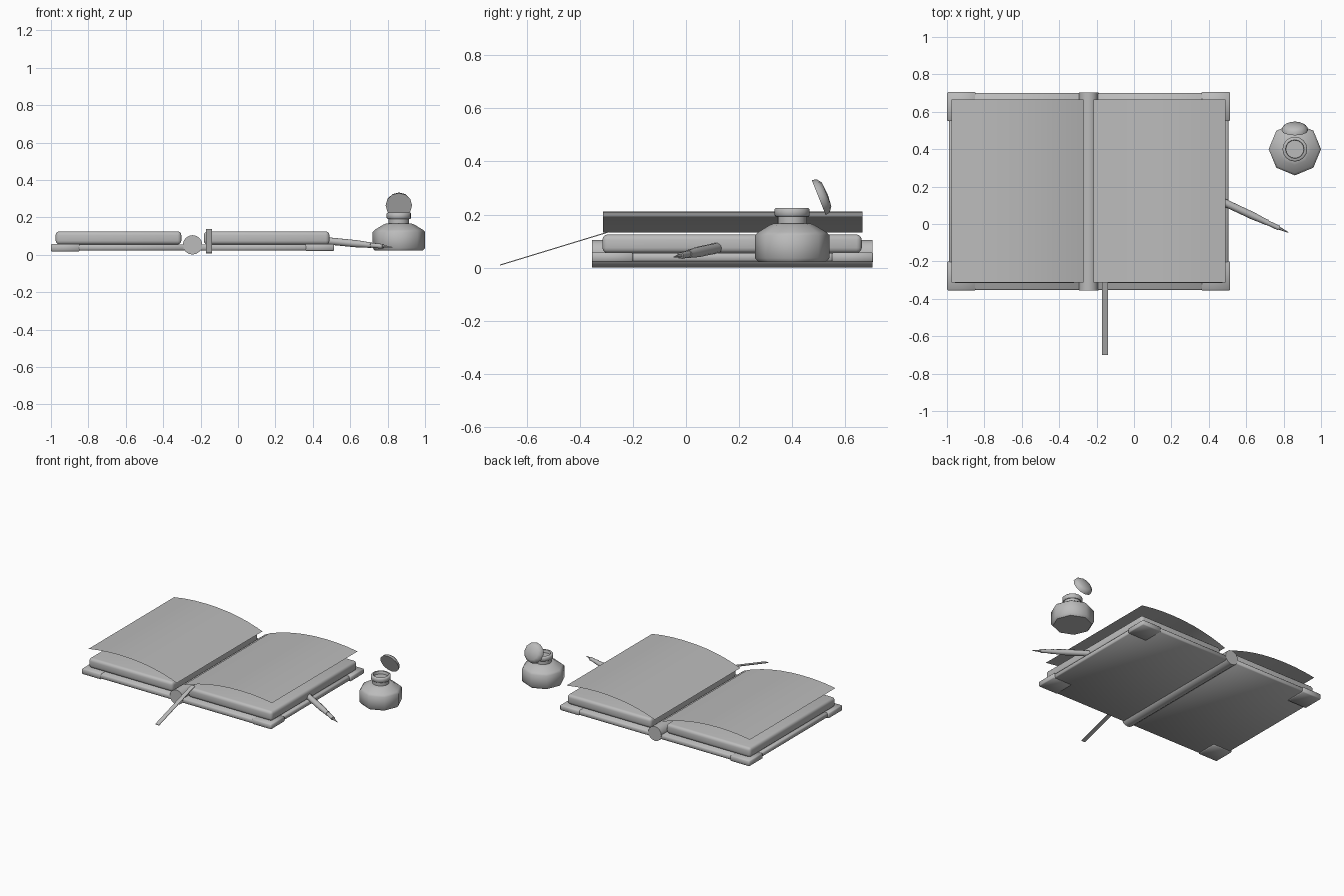
import bpy, bmesh, math
from mathutils import Vector

if "Cube" in bpy.data.objects:
    bpy.data.objects.remove(bpy.data.objects["Cube"])

grey = bpy.data.materials.new("plain grey")
grey.diffuse_color = (0.5, 0.5, 0.5, 1)
grey.use_nodes = True
grey.node_tree.nodes["Principled BSDF"].inputs["Base Color"].default_value = grey.diffuse_color


def add(name, bm, smooth=True):
    bmesh.ops.recalc_face_normals(bm, faces=bm.faces)
    me = bpy.data.meshes.new(name)
    bm.to_mesh(me)
    bm.free()
    ob = bpy.data.objects.new(name, me)
    bpy.context.collection.objects.link(ob)
    me.materials.append(grey)
    if smooth:
        bpy.ops.object.select_all(action='DESELECT')
        ob.select_set(True)
        bpy.context.view_layer.objects.active = ob
        bpy.ops.object.shade_smooth_by_angle(angle=math.radians(50))
    return ob


def box(name, x0, x1, y0, y1, z0, z1, bevel=0.0, seg=1):
    bm = bmesh.new()
    bmesh.ops.create_cube(bm, size=1)
    for v in bm.verts:
        v.co = ((x0 + x1) / 2 + v.co.x * (x1 - x0),
                (y0 + y1) / 2 + v.co.y * (y1 - y0),
                (z0 + z1) / 2 + v.co.z * (z1 - z0))
    if bevel:
        bmesh.ops.bevel(bm, geom=bm.edges[:], offset=bevel, segments=seg,
                        affect='EDGES', profile=0.5)
    return add(name, bm)


def lathe(name, profile, sides, origin, axis=(0, 0, 1)):
    """Revolve (radius, height) points about an axis; zero radius closes an end."""
    bm = bmesh.new()
    rings = []
    for r, h in profile:
        if r == 0:
            rings.append([bm.verts.new((0, 0, h))] * sides)
        else:
            rings.append([bm.verts.new((r * math.cos(2 * math.pi * i / sides),
                                        r * math.sin(2 * math.pi * i / sides), h))
                          for i in range(sides)])
    for a, b in zip(rings, rings[1:]):
        for i in range(sides):
            j = (i + 1) % sides
            bm.faces.new(list(dict.fromkeys((a[i], a[j], b[j], b[i]))))
    ob = add(name, bm)
    ob.location = origin
    ob.rotation_mode = 'QUATERNION'
    ob.rotation_quaternion = Vector(axis).to_track_quat('Z', 'Y')
    return ob


# Book halves, mirrored about the spine
SX = -0.243
Y0, Y1 = -0.355, 0.702
for side, s in (("left", -1), ("right", 1)):
    def span(a, b):
        return sorted((SX + s * a, SX + s * b))
    box(side + "_cover", *span(0.02, 0.747), Y0 + 0.002, Y1 - 0.002, 0.023, 0.056, 0.006)
    box(side + "_page_block", *span(0.06, 0.732), -0.315, 0.662, 0.055, 0.125, 0.02, 3)
    low = 0.018 if s < 0 else 0.021
    for end, ya, yb in (("front", Y0, Y0 + 0.155), ("back", Y1 - 0.152, Y1 + 0.003)):
        box(f"{side}_{end}_corner", *span(0.603, 0.757), ya, yb, low, 0.058, 0.005)
    # Curved open sheet
    curve = [(0.0, 0.132), (0.07, 0.149), (0.17, 0.170), (0.27, 0.186), (0.38, 0.199),
             (0.51, 0.208), (0.64, 0.211), (0.76, 0.209), (0.88, 0.202), (1.0, 0.190)]
    bm = bmesh.new()
    rows = [[bm.verts.new((SX + s * (0.027 + 0.705 * t), y, z)) for y in (-0.312, 0.665)]
            for t, z in curve]
    for a, b in zip(rows, rows[1:]):
        bm.faces.new((a[0], b[0], b[1], a[1]) if s > 0 else (a[0], a[1], b[1], b[0]))
    add(side + "_open_sheet", bm)

# Spine rod
lathe("spine", [(0, 0), (0.052, 0), (0.052, Y1 - Y0), (0, Y1 - Y0)], 16,
      (SX, Y0, 0.053), (0, 1, 0))

# Ribbon bookmark sloping down out of the book
bm = bmesh.new()
path = [(-0.70, 0.010), (-0.29, 0.135)]
verts = [[bm.verts.new((x, y, z + d)) for x in (-0.170, -0.140) for d in (-0.002, 0.002)]
         for y, z in path]
a, b = verts
for i, j in ((0, 1), (1, 3), (3, 2), (2, 0)):
    bm.faces.new((a[i], a[j], b[j], b[i]))
for e in (a, b):
    bm.faces.new((e[0], e[1], e[3], e[2]))
add("bookmark", bm, False)

# Dip pen pushed into the page edge
tip = Vector((0.825, -0.045, 0.040))
start = Vector((0.44, 0.135, 0.078))
d = (tip - start).normalized()
L = (tip - start).length
lathe("pen_barrel", [(0, 0), (0.020, 0), (0.020, L - 0.21), (0.016, L - 0.15),
                     (0.016, L - 0.125), (0, L - 0.125)], 10, start, d)
lathe("pen_ferrule", [(0, L - 0.13), (0.013, L - 0.13), (0.013, L - 0.055),
                      (0, L - 0.055)], 10, start, d)
nib = lathe("pen_nib", [(0, L - 0.06), (0.009, L - 0.06), (0.002, L), (0, L)], 6, start, d)

# Ink bottle: eight-sided body, round neck and open rim
BX, BY = 0.86, 0.40
lathe("bottle_body", [(0, 0.022), (0.128, 0.022), (0.140, 0.036), (0.140, 0.122),
                      (0.128, 0.134), (0.085, 0.160), (0.070, 0.166), (0, 0.166)],
      8, (BX, BY, 0))
lathe("bottle_neck", [(0, 0.160), (0.055, 0.160), (0.055, 0.205), (0, 0.205)],
      16, (BX, BY, 0))
lathe("bottle_rim", [(0.048, 0.194), (0.061, 0.192), (0.066, 0.197), (0.066, 0.220),
                     (0.061, 0.225), (0.050, 0.225), (0.048, 0.222), (0.048, 0.194)],
      16, (BX, BY, 0))

# Tilted stopper behind the bottle
lathe("bottle_lid", [(0, 0), (0.071, 0), (0.067, 0.018), (0.048, 0.032), (0, 0.036)],
      12, (BX, 0.50, 0.264), (0, 0.93, 0.37))
